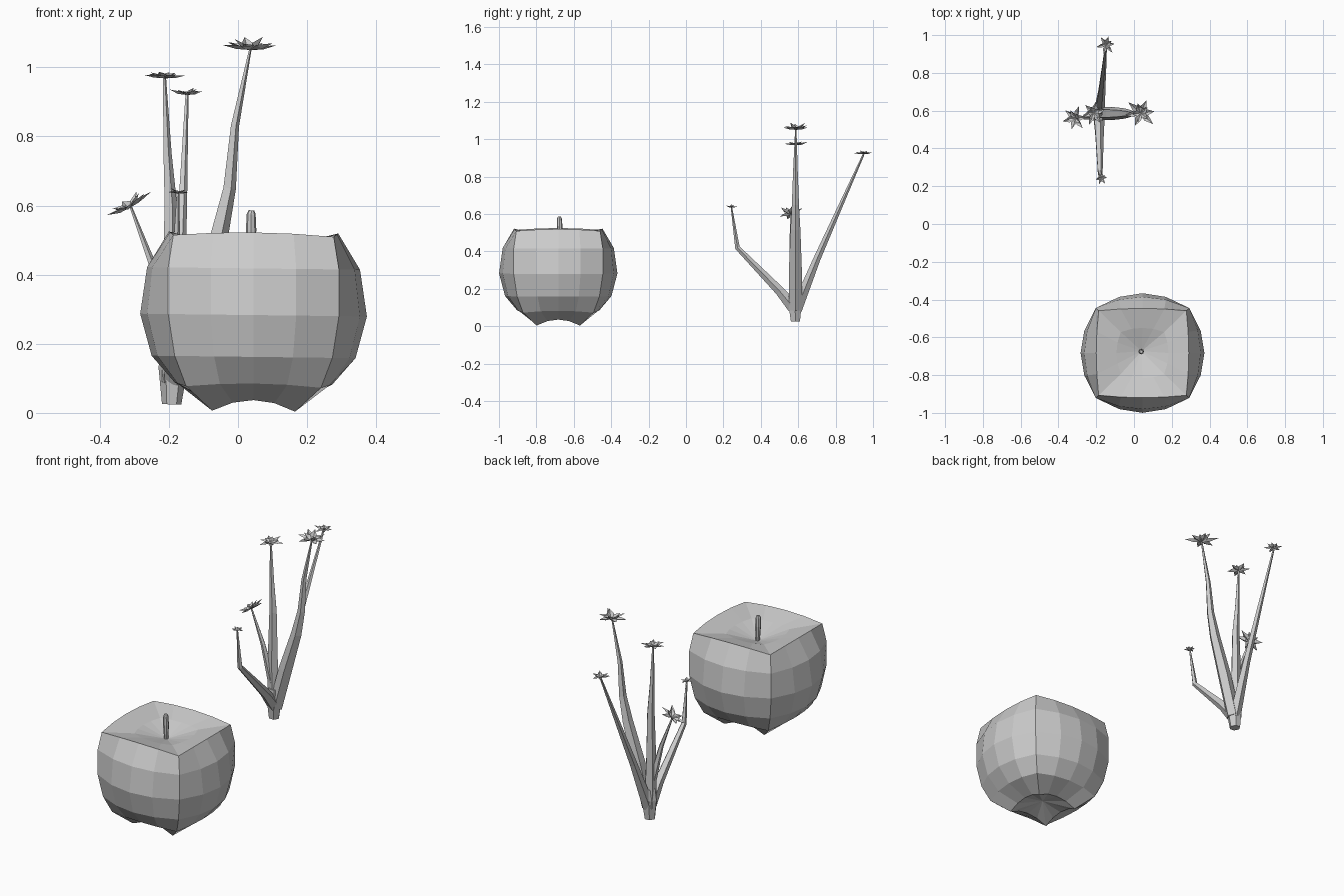
import bpy, bmesh, random
from math import cos, sin, pi
from mathutils import Vector

if "Cube" in bpy.data.objects:
    bpy.data.objects.remove(bpy.data.objects["Cube"])

random.seed(4)


def finish(name, bm, normals=True):
    if normals:
        bmesh.ops.recalc_face_normals(bm, faces=bm.faces)
    me = bpy.data.meshes.new(name)
    bm.to_mesh(me)
    bm.free()
    ob = bpy.data.objects.new(name, me)
    bpy.context.collection.objects.link(ob)
    return ob


def bridge(bm, rings):
    for a, b in zip(rings, rings[1:]):
        n = len(a)
        for i in range(n):
            j = (i + 1) % n
            bm.faces.new((a[i], a[j], b[j], b[i]))


def fan(bm, ring, apex):
    v = bm.verts.new(apex)
    for i in range(len(ring)):
        bm.faces.new((ring[i], ring[(i + 1) % len(ring)], v))


def tube(name, path, sides=5):
    """Tapered tube through (x, y, z, radius) points."""
    bm = bmesh.new()
    pts = [Vector(p[:3]) for p in path]
    rings = []
    for k, p in enumerate(pts):
        d = (pts[min(k + 1, len(pts) - 1)] - pts[max(k - 1, 0)]).normalized()
        u = Vector((0, 1, 0)).cross(d).normalized()
        w = d.cross(u)
        r = path[k][3]
        rings.append([bm.verts.new(p + r * (cos(2 * pi * i / sides) * u + sin(2 * pi * i / sides) * w))
                      for i in range(sides)])
    bridge(bm, rings)
    bm.faces.new(rings[0])
    bm.faces.new(rings[-1])
    return finish(name, bm)


# apple body: 16-point rounded-square rings
CX, CY = 0.045, -0.683
LEVELS = [  # corner offset, side-middle offset, corner z, side-middle z
    (0.12, 0.12, 0.005, 0.037),
    (0.195, 0.228, 0.075, 0.085),
    (0.228, 0.295, 0.162, 0.162),
    (0.247, 0.328, 0.283, 0.283),
    (0.247, 0.308, 0.418, 0.418),
    (0.232, 0.245, 0.512, 0.522),
    (0.115, 0.138, 0.495, 0.493),
]
bm = bmesh.new()
rings = []
for c, m, zc, zm in LEVELS:
    ring = []
    for s in range(4):
        for k in range(4):
            t = -1 + k / 2
            x, y = c * t, -(m + (c - m) * t * t)
            z = zm + (zc - zm) * t * t
            for _ in range(s):
                x, y = -y, x
            ring.append(bm.verts.new((CX + x, CY + y * 0.965, z - 0.012 * x)))
    rings.append(ring)
bridge(bm, rings)
fan(bm, rings[0], (CX, CY, 0.06))
fan(bm, rings[-1], (CX - 0.005, CY + 0.01, 0.45))
finish("apple_body", bm)

# apple stalk
tube("apple_stalk", [(0.04, -0.675, 0.44, 0.01), (0.038, -0.675, 0.53, 0.015),
                     (0.038, -0.677, 0.575, 0.013), (0.039, -0.677, 0.586, 0.008)], 8)

# plant trunk
tube("trunk", [(-0.192, 0.585, 0.025, 0.028), (-0.188, 0.583, 0.13, 0.042),
               (-0.186, 0.583, 0.19, 0.036)], 6)

# branches: path with radius, then flower radius
BRANCHES = {
    "right": ([(-0.18, 0.585, 0.09, 0.036), (-0.12, 0.585, 0.31, 0.036), (-0.055, 0.585, 0.52, 0.028),
               (-0.026, 0.585, 0.65, 0.020), (-0.01, 0.585, 0.83, 0.013), (0.035, 0.587, 1.05, 0.004)], 0.087),
    "left": ([(-0.192, 0.585, 0.09, 0.034), (-0.197, 0.585, 0.35, 0.027), (-0.196, 0.585, 0.60, 0.020),
              (-0.205, 0.587, 0.75, 0.013), (-0.213, 0.588, 0.968, 0.005)], 0.067),
    "back": ([(-0.185, 0.59, 0.09, 0.032), (-0.172, 0.70, 0.36, 0.020), (-0.16, 0.82, 0.63, 0.013),
              (-0.148, 0.95, 0.92, 0.005)], 0.052),
    "front": ([(-0.187, 0.575, 0.10, 0.034), (-0.185, 0.50, 0.19, 0.026), (-0.18, 0.275, 0.42, 0.014),
               (-0.174, 0.243, 0.635, 0.004)], 0.037),
    "low": ([(-0.195, 0.58, 0.20, 0.022), (-0.245, 0.565, 0.42, 0.012), (-0.31, 0.56, 0.595, 0.004)], 0.072),
}


def flower(name, at, axis, r):
    """Two whorls of folded pointed petals."""
    bm = bmesh.new()
    q = Vector((0, 0, 1)).rotation_difference(axis)
    for count, length, rise, turn in ((6, 1.0, 0.22, 0.2), (5, 0.62, 0.36, 0.6)):
        for i in range(count):
            a = turn + 2 * pi * i / count + random.uniform(-0.15, 0.15)
            d, side = Vector((cos(a), sin(a), 0)), Vector((-sin(a), cos(a), 0))
            up = Vector((0, 0, 1))
            L = r * length * random.uniform(0.82, 1.05)
            h = r * rise * random.uniform(0.4, 1.3)
            base = bm.verts.new(at)
            mid = bm.verts.new(at + q @ (d * L * 0.5 + up * h * 0.15))
            tip = bm.verts.new(at + q @ (d * L + up * h))
            for s in (-1, 1):
                e = bm.verts.new(at + q @ (d * L * 0.45 + side * s * r * 0.2 + up * (h * 0.3 + r * 0.1)))
                order = (base, mid, e) if s > 0 else (base, e, mid)
                bm.faces.new(order)
                order = (mid, tip, e) if s > 0 else (mid, e, tip)
                bm.faces.new(order)
    finish(name, bm, normals=False)


for key, (path, r) in BRANCHES.items():
    tube(key + "_branch", path)
    tilt = Vector((-0.5, -0.1, 0.85)) if key == "low" else Vector((0.03, 0, 1))
    flower(key + "_flower", Vector(path[-1][:3]), tilt.normalized(), r)
